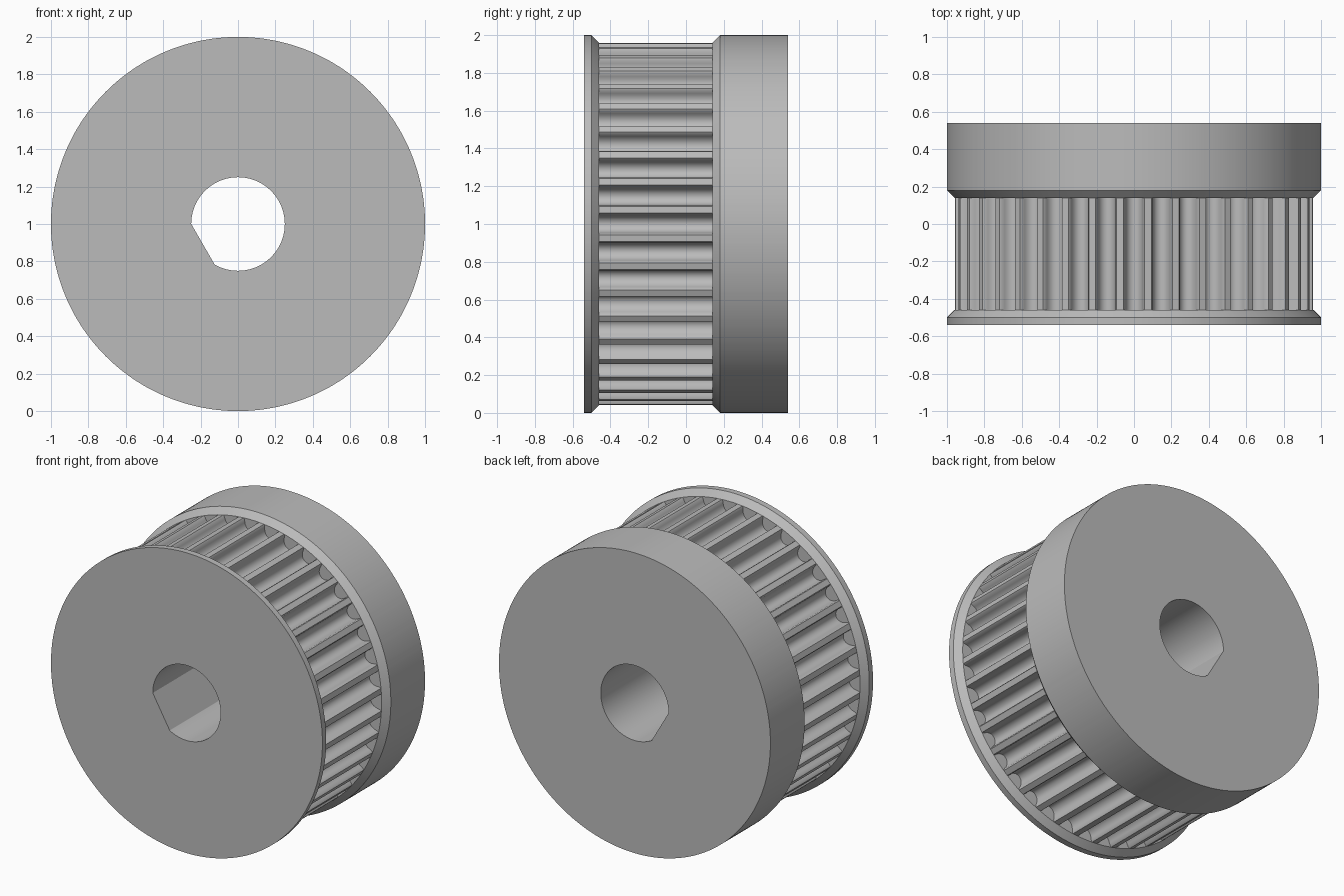
import bpy, bmesh, math

if "Cube" in bpy.data.objects:
    bpy.data.objects.remove(bpy.data.objects["Cube"])

TEETH = 40
RIM, LAND = 1.0, 0.96          # flange radius, tooth tip radius
BORE, FLAT = 0.25, 0.2165      # bore radius, distance of the shaft flat

# half of one rounded belt groove: (sideways offset, depth)
half = [(0.057, 0), (0.0503, 0.010), (0.0475, 0.028), (0.044, 0.043),
        (0.036, 0.058), (0.025, 0.069), (0.012, 0.075)]
groove = [(-u, d) for u, d in half] + [(0, 0.077)] + [(u, d) for u, d in reversed(half)]
samples = [(math.tau * k / TEETH, u, d) for k in range(TEETH) for u, d in groove]
base = math.sqrt(LAND ** 2 - half[0][0] ** 2)


def circle(radius):
    return [(radius * math.cos(a + math.atan(u / base)),
             radius * math.sin(a + math.atan(u / base))) for a, u, d in samples]


def toothed():
    pts = []
    for a, u, d in samples:
        r = base - d
        pts.append((r * math.cos(a) - u * math.sin(a), r * math.sin(a) + u * math.cos(a)))
    return pts


def d_bore():
    pts = []
    for a, u, d in samples:
        t = a + math.atan(u / base)
        c = math.cos(t - math.radians(210))
        r = min(BORE, FLAT / c) if c > 0 else BORE
        pts.append((r * math.cos(t), r * math.sin(t)))
    return pts


# outlines from front to back: flange, toothed track, hub, then through the bore
rings = [(-0.54, d_bore()), (-0.54, circle(RIM)), (-0.50, circle(RIM)),
         (-0.46, circle(LAND)), (-0.46, toothed()), (0.14, toothed()),
         (0.14, circle(LAND)), (0.18, circle(RIM)), (0.54, circle(RIM)),
         (0.54, d_bore())]

bm = bmesh.new()
loops = [[bm.verts.new((x, y, z + 1)) for x, z in pts] for y, pts in rings]
n = len(samples)
for i, a in enumerate(loops):
    b = loops[(i + 1) % len(loops)]
    for j in range(n):
        k = (j + 1) % n
        bm.faces.new((a[j], a[k], b[k], b[j]))
bmesh.ops.remove_doubles(bm, verts=bm.verts, dist=1e-4)
bmesh.ops.recalc_face_normals(bm, faces=bm.faces)

mesh = bpy.data.meshes.new("belt_pulley")
bm.to_mesh(mesh)
bm.free()
pulley = bpy.data.objects.new("belt_pulley", mesh)
bpy.context.collection.objects.link(pulley)

grey = bpy.data.materials.new("plain_grey")
grey.diffuse_color = (0.5, 0.5, 0.5, 1)
grey.use_nodes = True
grey.node_tree.nodes["Principled BSDF"].inputs["Base Color"].default_value = grey.diffuse_color
mesh.materials.append(grey)

bpy.context.view_layer.objects.active = pulley
pulley.select_set(True)
bpy.ops.object.shade_smooth_by_angle(angle=math.radians(30))
